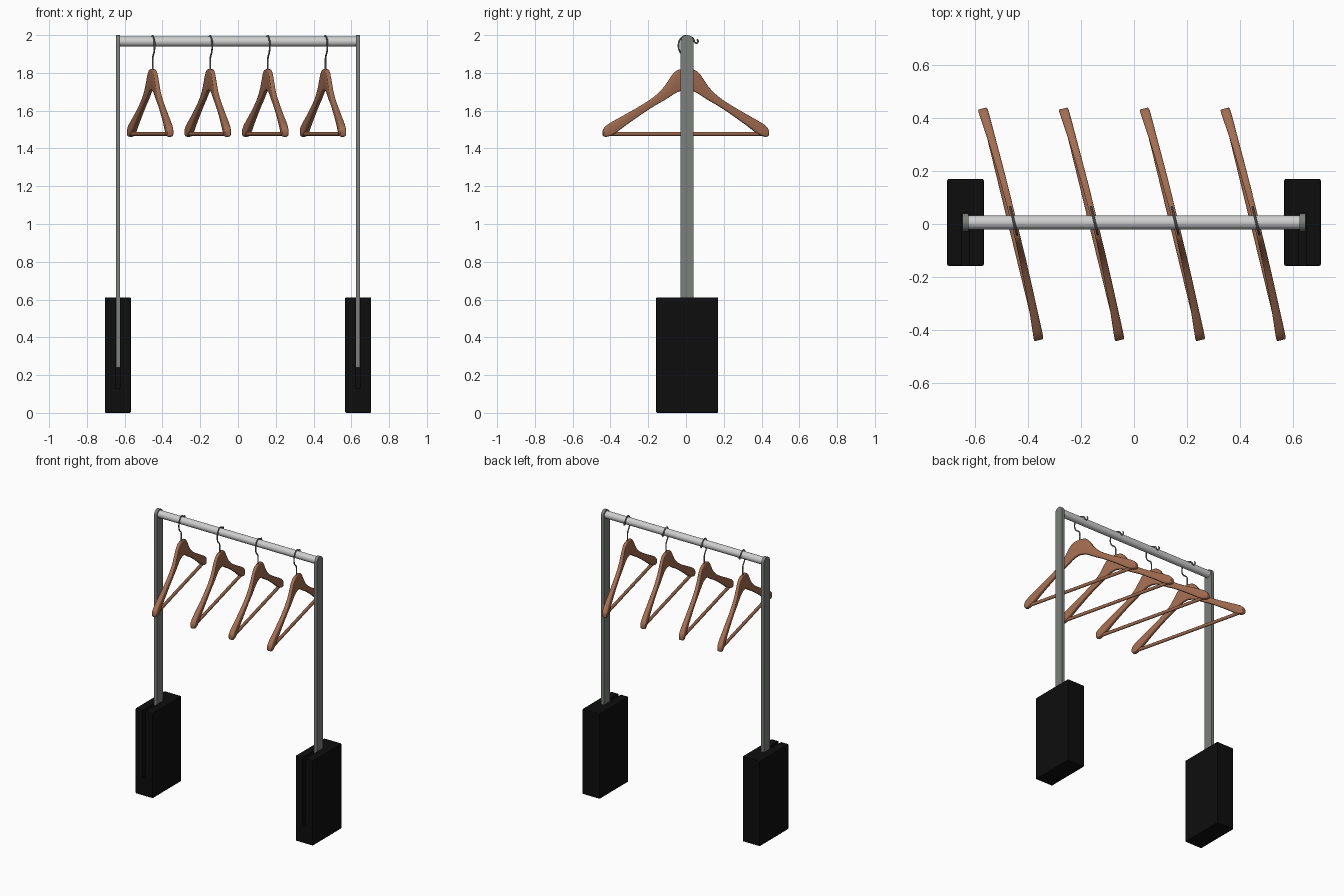
import bpy, bmesh, math
from mathutils import Vector, Matrix

if "Cube" in bpy.data.objects:
    bpy.data.objects.remove(bpy.data.objects["Cube"], do_unlink=True)

CY = 0.006            # depth centre of the frame
ROD_Z = 1.966
ANGLE = math.radians(13.7)


def material(name, rgb):
    m = bpy.data.materials.new(name)
    m.use_nodes = True
    m.diffuse_color = (*rgb, 1)
    m.node_tree.nodes["Principled BSDF"].inputs["Base Color"].default_value = (*rgb, 1)
    return m


WOOD = material("brown wood", (0.36, 0.15, 0.08))
STEEL = material("grey steel", (0.20, 0.21, 0.20))
CHROME = material("light steel", (0.62, 0.62, 0.62))
BLACK = material("black", (0.004, 0.004, 0.004))


def finish(bm, name, mat, smooth=True):
    bmesh.ops.recalc_face_normals(bm, faces=bm.faces[:])
    mesh = bpy.data.meshes.new(name)
    bm.to_mesh(mesh)
    bm.free()
    mesh.materials.append(mat)
    ob = bpy.data.objects.new(name, mesh)
    bpy.context.collection.objects.link(ob)
    bpy.ops.object.select_all(action="DESELECT")
    ob.select_set(True)
    bpy.context.view_layer.objects.active = ob
    if smooth:
        bpy.ops.object.shade_smooth_by_angle(angle=math.radians(40))
    return ob


def box(name, mat, lo, hi, bevel=0.0):
    lo, hi = Vector(lo), Vector(hi)
    bm = bmesh.new()
    bmesh.ops.create_cube(bm, size=1, matrix=Matrix.Translation((lo + hi) / 2)
                          @ Matrix.Diagonal((*(hi - lo), 1)))
    if bevel:
        bmesh.ops.bevel(bm, geom=bm.edges[:], offset=bevel, segments=2,
                        profile=0.5, affect="EDGES")
    return finish(bm, name, mat, False)


def tube(bm, points, radius, sides=12):
    """Sweep a round section along points lying in the x = const plane."""
    rings = []
    for i, p in enumerate(points):
        t = (points[min(i + 1, len(points) - 1)] - points[max(i - 1, 0)]).normalized()
        a = Vector((1, 0, 0))
        b = t.cross(a)
        rings.append([bm.verts.new(p + radius * (a * math.cos(k * math.tau / sides)
                      + b * math.sin(k * math.tau / sides))) for k in range(sides)])
    skin(bm, rings)


def skin(bm, rings):
    n = len(rings[0])
    for r, s in zip(rings, rings[1:]):
        for k in range(n):
            bm.faces.new((r[k], r[(k + 1) % n], s[(k + 1) % n], s[k]))
    bm.faces.new(rings[0])
    bm.faces.new(rings[-1])


def smooth_path(pts, steps=4):
    """Catmull-Rom resampling of tuples."""
    pts = [Vector(p) for p in pts]
    ext = [pts[0]] + pts + [pts[-1]]
    out = []
    for a, b, c, d in zip(ext, ext[1:], ext[2:], ext[3:]):
        for i in range(steps):
            t = i / steps
            out.append(0.5 * (2 * b + (c - a) * t + (2 * a - 5 * b + 4 * c - d) * t * t
                              + (3 * b - a - 3 * c + d) * t ** 3))
    return out + [pts[-1]]


# Weighted feet with a slot open to the front, and round-topped flat posts
for side, label in ((1, "left"), (-1, "right")):
    x = side * 0.636
    foot = box(label + "_foot", BLACK, (x - 0.069, CY - 0.164, 0),
               (x + 0.069, CY + 0.164, 0.612), 0.006)
    cutter = box("slot_cutter", BLACK, (x - 0.0125, -0.3, 0.13), (x + 0.0125, CY + 0.036, 0.7))
    cutter.hide_render = True
    cut = foot.modifiers.new("slot", "BOOLEAN")
    cut.object, cut.operation, cut.solver = cutter, "DIFFERENCE", "EXACT"
    bpy.context.view_layer.objects.active = foot
    bpy.ops.object.modifier_apply(modifier=cut.name)
    bpy.data.objects.remove(cutter, do_unlink=True)

    r = 0.034
    outline = [(CY - r, 0.24), (CY + r, 0.24)]
    outline += [(CY + r * math.cos(k * math.pi / 16), ROD_Z + r * math.sin(k * math.pi / 16))
                for k in range(17)]
    bm = bmesh.new()
    skin(bm, [[bm.verts.new((x + dx, y, z)) for y, z in outline] for dx in (-0.011, 0.011)])
    finish(bm, label + "_post", STEEL)

# Hanging rail
bm = bmesh.new()
bmesh.ops.create_cone(bm, cap_ends=True, segments=32, radius1=0.026, radius2=0.026, depth=1.256,
                      matrix=Matrix.Translation((0, CY, ROD_Z)) @ Matrix.Rotation(math.pi / 2, 4, "Y"))
finish(bm, "hanging_rail", CHROME)

# Half hanger stations: distance out, top, underside, thickness
ARM = [(0, 1.82, 1.71, .022), (.04, 1.817, 1.702, .022), (.07, 1.797, 1.687, .022),
       (.1, 1.755, 1.668, .023), (.13, 1.715, 1.65, .024), (.18, 1.67, 1.622, .025),
       (.25, 1.625, 1.577, .027), (.33, 1.58, 1.522, .03), (.39, 1.547, 1.478, .034),
       (.425, 1.526, 1.463, .036), (.444, 1.508, 1.463, .036), (.45, 1.495, 1.469, .03)]
HOOK = [(0, 1.80), (0, 1.865), (-.008, 1.888), (-.032, 1.908), (-.043, 1.937), (-.038, 1.97),
        (-.018, 1.992), (.008, 1.995), (.034, 1.984), (.045, 1.964), (.055, 1.957),
        (.064, 1.966), (.058, 1.978)]


def bow(u):
    return -0.014 * (u / 0.45) ** 2


def section(bm, u, top, low, thick):
    """Upright rectangle with rounded corners."""
    h, w = (top - low) / 2, thick / 2
    c = min(h, w) * 0.6
    ring = []
    for k in range(16):
        quad, step = divmod(k, 4)
        a = (quad + step / 3) * math.pi / 2
        sx = 1 if quad in (0, 3) else -1
        sz = 1 if quad < 2 else -1
        ring.append(bm.verts.new((bow(u) + sx * (w - c) + c * math.cos(a), u,
                                  (top + low) / 2 + sz * (h - c) + c * math.sin(a))))
    return ring


arm = [tuple(p) for p in smooth_path(ARM, 3)]
stations = [(-u, *rest) for u, *rest in reversed(arm[1:])] + arm

# Four hangers turned slightly on the rail
for i in range(4):
    place = Matrix.Translation((-0.452 + 0.305 * i, 0.002, 0)) @ Matrix.Rotation(ANGLE, 4, "Z")
    parts = []

    bm = bmesh.new()
    skin(bm, [section(bm, *s) for s in stations])
    parts.append(finish(bm, f"hanger_body_{i + 1}", WOOD))

    bm = bmesh.new()
    tube(bm, [Vector((bow(0.42), u, 1.477)) for u in (-0.41, 0.41)], 0.011)
    parts.append(finish(bm, f"hanger_bar_{i + 1}", WOOD))

    bm = bmesh.new()
    tube(bm, [Vector((0, u, z)) for u, z in smooth_path(HOOK)], 0.0045, 8)
    parts.append(finish(bm, f"hanger_hook_{i + 1}", STEEL))

    for ob in parts:
        ob.matrix_world = place
